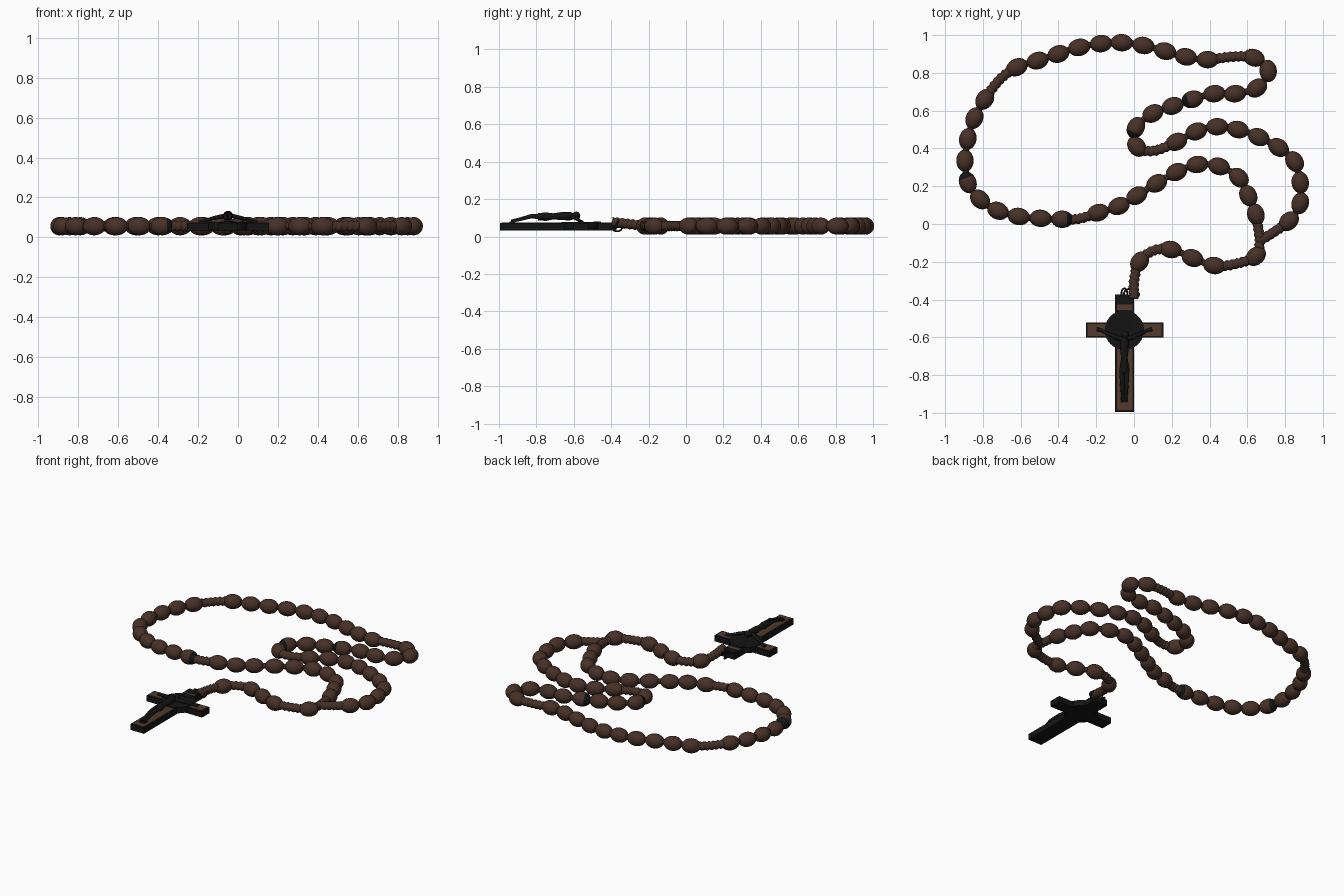
import bpy, bmesh, math
from mathutils import Vector, Matrix

if "Cube" in bpy.data.objects:
    bpy.data.objects.remove(bpy.data.objects["Cube"])

Z = 0.056           # height of the bead centres


def material(name, rgb):
    m = bpy.data.materials.new(name)
    m.diffuse_color = (*rgb, 1)
    m.use_nodes = True
    m.node_tree.nodes["Principled BSDF"].inputs["Base Color"].default_value = m.diffuse_color
    return m


BROWN = material("brown_wood", (0.062, 0.030, 0.020))
CORD = material("brown_cord", (0.058, 0.029, 0.020))
INLAY = material("warm_wood_inlay", (0.085, 0.042, 0.024))
BLACK = material("black_metal", (0.007, 0.007, 0.007))


def add(name, bm, *mats, smooth=True):
    me = bpy.data.meshes.new(name)
    bmesh.ops.recalc_face_normals(bm, faces=bm.faces)
    bm.to_mesh(me)
    bm.free()
    for m in mats:
        me.materials.append(m)
    for p in me.polygons:
        p.use_smooth = smooth
    ob = bpy.data.objects.new(name, me)
    bpy.context.collection.objects.link(ob)
    return ob


# Bead centres: five groups of ten round the loop
right_ten = [(.645, .05), (.605, .15), (.555, .245), (.45, .305), (.335, .315),
             (.225, .275), (.12, .215), (.015, .15), (-.08, .095), (-.19, .06)]
left_ten = [(-.38, .025), (-.495, .03), (-.61, .04), (-.72, .07), (-.815, .13),
            (-.88, .22), (-.895, .335), (-.88, .45), (-.845, .56), (-.79, .66)]
top_ten = [(-.62, .83), (-.51, .865), (-.40, .90), (-.29, .935), (-.175, .955),
           (-.065, .96), (.05, .945), (.165, .915), (.275, .885), (.39, .87)]
fold_ten = [(.635, .88), (.71, .81), (.65, .72), (.535, .69), (.425, .69),
            (.31, .66), (.205, .625), (.10, .585), (.01, .51), (.015, .41)]
inner_ten = [(.225, .435), (.33, .49), (.44, .515), (.55, .50), (.66, .46),
             (.765, .405), (.85, .33), (.88, .22), (.88, .11), (.82, .015)]


def stops(points, bead=True):
    return [(Vector((p[0], p[1], p[2] if len(p) > 2 else Z)), bead) for p in points]


def bare(*points):
    return stops(points, False)


joint = (.667, -.09)
loop = (bare(joint) + stops(right_ten) + bare((-.29, .028)) + stops(left_ten)
        + bare((-.71, .765)) + stops(top_ten) + bare((.515, .885)) + stops(fold_ten)
        + bare((.105, .387)) + stops(inner_ten) + bare(joint))
tail = (bare(joint) + stops([(.645, -.17)]) + bare((.53, -.213))
        + stops([(.425, -.22), (.31, -.18), (.195, -.135)]) + bare((.10, -.142))
        + stops([(.03, -.20)]) + bare((.002, -.29, .065), (0, -.395, .078)))


# Beads: shared egg-shaped mesh, with a dark-ended variant
def bead_mesh(name, dark):
    bm = bmesh.new()
    bmesh.ops.create_uvsphere(bm, u_segments=24, v_segments=14, radius=1)
    bmesh.ops.rotate(bm, verts=bm.verts, matrix=Matrix.Rotation(math.pi / 2, 3, 'Y'))
    bmesh.ops.scale(bm, verts=bm.verts, vec=(.059, .046, .046))
    for f in bm.faces:
        if dark and f.calc_center_median().x > .03:
            f.material_index = 1
    ob = add(name, bm, BROWN, BLACK)
    me = ob.data
    bpy.data.objects.remove(ob)
    return me


PLAIN, DARK = bead_mesh("bead", False), bead_mesh("dark_ended_bead", True)
dark_ends = {left_ten[0]: -1, left_ten[5]: 1, fold_ten[5]: 1, fold_ten[8]: 1}


def string_beads(path, name):
    for i, (p, is_bead) in enumerate(path):
        if not is_bead:
            continue
        d = path[i + 1][0] - path[i - 1][0]
        key = next((k for k in dark_ends if (Vector((*k, Z)) - p).length < 1e-4), None)
        ob = bpy.data.objects.new(f"{name}_{i:02d}", DARK if key else PLAIN)
        turn = math.pi if key and dark_ends[key] < 0 else 0
        ob.location = p
        ob.rotation_euler.z = math.atan2(d.y, d.x) + turn
        bpy.context.collection.objects.link(ob)


# Twisted cord: swept tube with a spiral ripple, thick where it is bare
def sweep_cord(path, name, steps=20, sides=12):
    pts = [p for p, _ in path]
    samples = []
    for i in range(len(pts) - 1):
        a, b = pts[i], pts[i + 1]
        ta = (b - pts[max(i - 1, 0)]) / 2
        tb = (pts[min(i + 2, len(pts) - 1)] - a) / 2
        thick = not (path[i][1] and path[i + 1][1])
        for s in range(steps + (i == len(pts) - 2)):
            t = s / steps
            p = (a * (2*t**3 - 3*t*t + 1) + ta * (t**3 - 2*t*t + t)
                 + b * (3*t*t - 2*t**3) + tb * (t**3 - t*t))
            samples.append((p, .026 if thick else .017))
    bm, rings, dist = bmesh.new(), [], 0
    for i, (p, r) in enumerate(samples):
        prev, nxt = samples[max(i - 1, 0)][0], samples[min(i + 1, len(samples) - 1)][0]
        dist += (p - prev).length
        d = (nxt - prev).normalized()
        side = Vector((-d.y, d.x, 0)).normalized()
        up = d.cross(side)
        ring = []
        for k in range(sides):
            a = 2 * math.pi * k / sides
            rr = r * (1 + .1 * math.sin(a + dist * 2 * math.pi / .028))
            ring.append(bm.verts.new(p + (side * math.cos(a) + up * math.sin(a)) * rr))
        rings.append(ring)
    for r0, r1 in zip(rings, rings[1:]):
        for k in range(sides):
            j = (k + 1) % sides
            bm.faces.new((r0[k], r0[j], r1[j], r1[k]))
    bm.faces.new(rings[0])
    bm.faces.new(rings[-1])
    add(name, bm, CORD)


for path, label in ((loop, "loop"), (tail, "tail")):
    string_beads(path, label + "_bead")
    sweep_cord(path, label + "_cord")


# Cross: black body with wood inlay plates
def box(name, x0, x1, y0, y1, z0, z1, mat):
    bm = bmesh.new()
    bmesh.ops.create_cube(bm, size=1)
    bmesh.ops.scale(bm, verts=bm.verts, vec=(x1 - x0, y1 - y0, z1 - z0))
    bmesh.ops.translate(bm, verts=bm.verts,
                        vec=((x0 + x1) / 2, (y0 + y1) / 2, (z0 + z1) / 2))
    return add(name, bm, mat, smooth=False)


CX, CY = -.051, -.562
bars = {"upright": (-.10, 0, -.995, -.372), "crossbar": (-.255, .155, -.602, -.521)}
for n, (x0, x1, y0, y1) in bars.items():
    box("cross_" + n, x0, x1, y0, y1, .033, .072, BLACK)
    e = .009
    box("inlay_" + n, x0 + e, x1 - e, y0 + e, y1 - e, .068, .074, INLAY)
box("name_plate", -.09, -.01, -.495, -.455, .072, .080, BLACK)
box("top_cap", -.092, -.008, -.425, -.378, .070, .076, BLACK)

# Round medal behind the figure
bm = bmesh.new()
bmesh.ops.create_cone(bm, cap_ends=True, segments=40, radius1=.104, radius2=.104, depth=.038,
                      matrix=Matrix.Translation((CX, CY, .059)))
add("round_medal", bm, BLACK, smooth=False)


# Figure: tapered limbs from curves with (x, y, z, radius) points
def limb(name, pts):
    cu = bpy.data.curves.new(name, 'CURVE')
    cu.dimensions = '3D'
    cu.bevel_depth, cu.bevel_resolution, cu.use_fill_caps = 1, 3, True
    sp = cu.splines.new('POLY')
    sp.points.add(len(pts) - 1)
    for q, (x, y, z, r) in zip(sp.points, pts):
        q.co, q.radius = (x, y, z, 1), r
    sp.use_smooth = True
    cu.materials.append(BLACK)
    bpy.context.collection.objects.link(bpy.data.objects.new(name, cu))


limb("figure_torso", [(CX, -.595, .108, .014), (CX, -.62, .109, .024), (CX, -.67, .109, .022),
                      (CX, -.71, .108, .017), (CX, -.75, .106, .024), (CX, -.79, .106, .020)])
for s, n in ((-1, "left"), (1, "right")):
    limb(n + "_arm", [(CX + s * .015, -.61, .108, .012), (CX + s * .07, -.588, .097, .010),
                      (CX + s * .125, -.562, .080, .008), (CX + s * .145, -.557, .076, .011)])
    limb(n + "_leg", [(CX + s * .012, -.76, .106, .015), (CX + s * .012, -.83, .108, .012),
                      (CX + s * .009, -.89, .092, .010), (CX + s * .007, -.935, .082, .009)])
bm = bmesh.new()
bmesh.ops.create_uvsphere(bm, u_segments=16, v_segments=10, radius=.022,
                          matrix=Matrix.Translation((CX + .003, -.587, .111)))
add("figure_head", bm, BLACK)
box("foot_rest", CX - .02, CX + .02, -.945, -.915, .07, .08, BLACK)


# Wire rings joining the cross to the cord
def ring(name, loc, rot, major=.027, minor=.005):
    bpy.ops.mesh.primitive_torus_add(location=loc, rotation=rot, major_radius=major,
                                     minor_radius=minor, major_segments=24, minor_segments=8)
    ob = bpy.context.object
    ob.name = name
    ob.data.materials.append(BLACK)
    bpy.ops.object.shade_smooth()


ring("cross_ring", (CX, -.368, .05), (0, math.radians(55), 0))
ring("link_ring", (-.03, -.365, .06), (math.radians(30), math.radians(20), 0), .024)
ring("cord_ring", (.003, -.378, .07), (math.radians(60), 0, math.radians(20)), .026)
